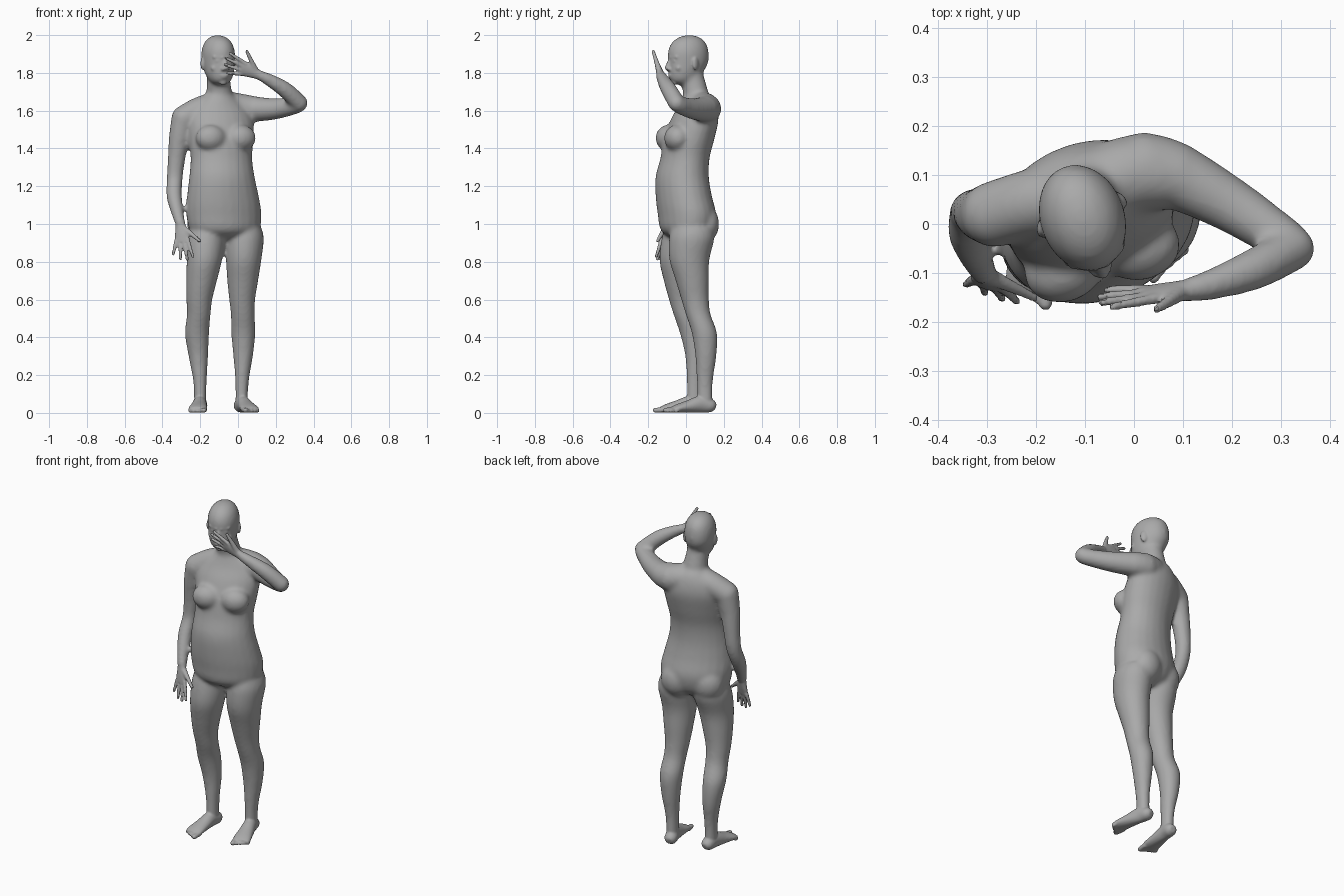
import bpy, bmesh, math
from mathutils import Vector, Matrix

if "Cube" in bpy.data.objects:
    bpy.data.objects.remove(bpy.data.objects["Cube"])

skin = bpy.data.materials.new("plain grey skin")
skin.use_nodes = True
GREY = (0.4, 0.4, 0.4, 1)
skin.diffuse_color = GREY
skin.node_tree.nodes["Principled BSDF"].inputs["Base Color"].default_value = GREY


def spline(rings, steps):
    """Catmull-Rom interpolation through (x, y, z, half width, half depth) rings."""
    knots = [Vector(r) for r in rings]
    knots = [knots[0]] + knots + [knots[-1]]
    out = []
    for a, b, c, d in zip(knots, knots[1:], knots[2:], knots[3:]):
        for i in range(steps):
            t = i / steps
            out.append(0.5 * (2 * b + (c - a) * t + (2 * a - 5 * b + 4 * c - d) * t * t
                              + (3 * b - a - 3 * c + d) * t ** 3))
    return out + [knots[-1]]


def tube(bm, rings, side=(1, 0, 0), level=False, steps=4, sides=24):
    """Closed loft of ellipses; 'side' is the direction of the first radius."""
    path = spline(rings, steps)
    loops = []
    for i, ring in enumerate(path):
        centre = Vector(ring[:3])
        before, after = path[max(i - 1, 0)], path[min(i + 1, len(path) - 1)]
        tangent = Vector(after[:3]) - Vector(before[:3])
        if level:
            tangent = Vector((0, 0, 1))
        tangent.normalize()
        u = Vector(side)
        u = (u - tangent * u.dot(tangent)).normalized()
        v = tangent.cross(u)
        angles = [math.tau * k / sides for k in range(sides)]
        loops.append([bm.verts.new(centre + u * ring[3] * math.cos(a) + v * ring[4] * math.sin(a))
                      for a in angles])
    for low, high in zip(loops, loops[1:]):
        for k in range(sides):
            n = (k + 1) % sides
            bm.faces.new((low[k], low[n], high[n], high[k]))
    bm.faces.new(loops[0][::-1])
    bm.faces.new(loops[-1])


def blob(bm, centre, radii, yaw=0.0):
    matrix = Matrix.Translation(centre) @ Matrix.Rotation(yaw, 4, "Z") @ Matrix.Diagonal((*radii, 1))
    bmesh.ops.create_uvsphere(bm, u_segments=24, v_segments=14, radius=1, matrix=matrix)


def capsule(bm, start, end, r_start, r_end):
    start, end = Vector(start), Vector(end)
    axis = (end - start).normalized()
    side = axis.orthogonal()
    tube(bm, [(*start, r_start, r_start), (*end, r_end, r_end)], side, sides=12)
    blob(bm, start, [r_start] * 3)
    blob(bm, end, [r_end] * 3)


def round_tube(bm, points, side=(0, 0, 1)):
    tube(bm, [(x, y, z, r, r) for x, y, z, r in points], side)
    for x, y, z, r in (points[0], points[-1]):
        blob(bm, (x, y, z), (r, r, r))


def fuse(bm, obj, voxel, smoothing):
    """Weld the overlapping shapes into one skin."""
    bmesh.ops.recalc_face_normals(bm, faces=bm.faces)
    bm.to_mesh(obj.data)
    bm.free()
    bpy.context.view_layer.objects.active = obj
    remesh = obj.modifiers.new("weld", "REMESH")
    remesh.mode = "VOXEL"
    remesh.voxel_size = voxel
    smooth = obj.modifiers.new("soften", "SMOOTH")
    smooth.iterations = smoothing
    for modifier in (remesh, smooth):
        bpy.ops.object.modifier_apply(modifier=modifier.name)


body = bpy.data.objects.new("body", bpy.data.meshes.new("body"))
bpy.context.collection.objects.link(body)

# Torso, turned a little towards its left
TURN = math.radians(16)
side = Vector((math.cos(TURN), math.sin(TURN), 0))
front = Vector((math.sin(TURN), -math.cos(TURN), 0))
bm = bmesh.new()
tube(bm, [(-.065, .02, .91, .08, .06), (-.07, .005, .96, .18, .13), (-.075, .005, 1.05, .203, .15),
          (-.08, -.012, 1.15, .193, .145), (-.085, -.02, 1.25, .176, .138),
          (-.088, -.005, 1.35, .166, .127), (-.09, .017, 1.45, .176, .13),
          (-.095, .045, 1.55, .18, .122), (-.1, .06, 1.62, .145, .1),
          (-.1, .06, 1.67, .09, .08), (-.1, .05, 1.7, .06, .06)], side, level=True)
for s in (-1, 1):
    blob(bm, Vector((-.088, .01, 1.455)) + front * .085 + side * s * .082, (.082, .066, .07), TURN)
    blob(bm, Vector((-.075, .005, 1.0)) - front * .07 + side * s * .088, (.092, .078, .1), TURN)

# Neck and shoulders
tube(bm, [(-.1, .06, 1.62, .085, .075), (-.1, .05, 1.7, .068, .066),
          (-.103, .035, 1.76, .062, .064), (-.105, .02, 1.84, .06, .06)])
round_tube(bm, [(-.1, .06, 1.63, .075), (-.2, .045, 1.605, .07), (-.285, .02, 1.56, .068)])
round_tube(bm, [(-.1, .065, 1.63, .075), (-.01, .1, 1.615, .08), (.08, .1, 1.608, .07)])

# Arms: the right hangs, the left is raised across the face
round_tube(bm, [(-.285, .02, 1.56, .068), (-.31, .02, 1.46, .056), (-.325, .025, 1.35, .047),
                (-.335, .02, 1.24, .042), (-.338, -.02, 1.15, .041), (-.323, -.065, 1.07, .034),
                (-.305, -.1, 1.0, .027)], (1, 0, 0))
round_tube(bm, [(.02, .11, 1.61, .078), (.08, .1, 1.608, .069), (.2, .037, 1.61, .056),
                (.31, -.035, 1.63, .046)])
round_tube(bm, [(.325, -.05, 1.64, .045), (.25, -.09, 1.71, .043),
                (.17, -.12, 1.76, .034), (.11, -.135, 1.79, .026)])

# Legs share heights and thicknesses; only the centre lines differ
HEIGHTS = (.98, .92, .81, .7, .6, .52, .42, .3, .18, .1, .04)
WIDTHS = (.09, .102, .094, .082, .069, .063, .064, .052, .037, .033, .034)
DEPTHS = (.11, .12, .106, .088, .073, .066, .067, .056, .044, .041, .042)
LEFT_LINE = ((.035, .035), (.035, .03), (.03, .018), (.025, .033), (.022, .048), (.025, .065),
             (.028, .098), (.027, .105), (.022, .1), (.02, .1), (.02, .1))
RIGHT_LINE = ((-.165, 0), (-.17, -.01), (-.178, -.035), (-.193, -.03), (-.205, -.018), (-.208, 0),
              (-.217, .035), (-.21, .052), (-.202, .047), (-.2, .045), (-.2, .045))
for line in (LEFT_LINE, RIGHT_LINE):
    tube(bm, [(x, y, z, w, d) for (x, y), z, w, d in zip(line, HEIGHTS, WIDTHS, DEPTHS)], level=True)

# Head
GAZE = math.radians(20)
across = Vector((math.cos(GAZE), math.sin(GAZE), 0))
ahead = Vector((math.sin(GAZE), -math.cos(GAZE), 0))
up = Vector((0, 0, 1))


def face_point(out, sideways, z):
    return Vector((-.105, .012, z)) + ahead * out + across * sideways


skull = [(.03, 1.738, .03, .032), (.034, 1.755, .053, .062), (.022, 1.785, .07, .086),
         (.01, 1.82, .079, .101), (0, 1.86, .085, .11), (0, 1.91, .086, .111),
         (-.002, 1.955, .073, .096), (-.005, 1.985, .048, .064), (-.006, 2.0, .014, .02)]
tube(bm, [(*face_point(out, 0, z), w, d) for out, z, w, d in skull], across, level=True)
fuse(bm, body, .011, 7)

# Fine parts are added to the softened body
bm = bmesh.new()
bm.from_mesh(body.data)

# Face: nose, brow, lips, chin, cheeks, eyes and ears
capsule(bm, face_point(.104, 0, 1.868), face_point(.118, 0, 1.828), .009, .014)
blob(bm, face_point(.1, 0, 1.787), (.025, .012, .006), GAZE)
blob(bm, face_point(.096, 0, 1.776), (.021, .012, .007), GAZE)
blob(bm, face_point(.078, 0, 1.75), (.022, .016, .014), GAZE)
for s in (-1, 1):
    capsule(bm, face_point(.102, s * .012, 1.882), face_point(.083, s * .052, 1.884), .01, .009)
    blob(bm, face_point(.112, s * .013, 1.82), (.01, .012, .009), GAZE)
    blob(bm, face_point(.087, s * .034, 1.863), (.015, .014, .01), GAZE)
    blob(bm, face_point(.07, s * .045, 1.825), (.022, .02, .02), GAZE)
    blob(bm, face_point(-.01, s * .086, 1.85), (.009, .02, .034), GAZE + s * .4)


# Hands: palm, four fingers and a thumb
def hand(wrist, along, thumbward):
    wrist, along = Vector(wrist), Vector(along).normalized()
    thumbward = Vector(thumbward)
    thumbward = (thumbward - along * thumbward.dot(along)).normalized()

    def at(a, t):
        return wrist + along * a + thumbward * t
    tube(bm, [(*at(-.02, 0), .024, .024), (*at(.02, 0), .029, .02),
              (*at(.06, .002), .039, .017), (*at(.1, 0), .037, .012)], thumbward)
    for base, reach, spread in ((.03, .187, .05), (.01, .197, .018), (-.011, .187, -.018), (-.031, .155, -.055)):
        capsule(bm, at(.085, base), at(reach, spread), .0115, .0085)
    capsule(bm, at(.025, .015), at(.07, .06), .017, .012)
    capsule(bm, at(.07, .06), at(.108, .095), .012, .009)


hand((-.305, -.1, 1.0), (.1, -.25, -1), (1, -.3, 0))
hand((.11, -.135, 1.79), (-.92, -.1, .37), (.35, -.3, .9))


# Feet: heel to ball, then five toes
def foot(x, y, heading, big_toe_side):
    along = Vector((math.sin(heading), -math.cos(heading), 0))
    inward = Vector((math.cos(heading), math.sin(heading), 0)) * big_toe_side

    def at(a, t, z):
        return Vector((x, y, z)) + along * a + inward * t
    profile = [(-.057, .03, .018, .018), (-.035, .037, .035, .035), (.02, .046, .036, .045),
               (.09, .034, .043, .033), (.15, .024, .05, .022), (.18, .017, .045, .014)]
    tube(bm, [(*at(a, 0, z), w, h) for a, z, w, h in profile], inward)
    for i in range(5):
        r = .014 if i == 0 else .0105
        t = .036 - .019 * i
        capsule(bm, at(.16, t, r + .003), at(.205 - .009 * i, t, r), r, r)


foot(.02, .1, .27, -1)
foot(-.2, .045, -.08, 1)
fuse(bm, body, .006, 3)

body.data.materials.clear()
body.data.materials.append(skin)
body.select_set(True)
bpy.context.view_layer.objects.active = body
bpy.ops.object.shade_smooth_by_angle(angle=math.radians(40))
